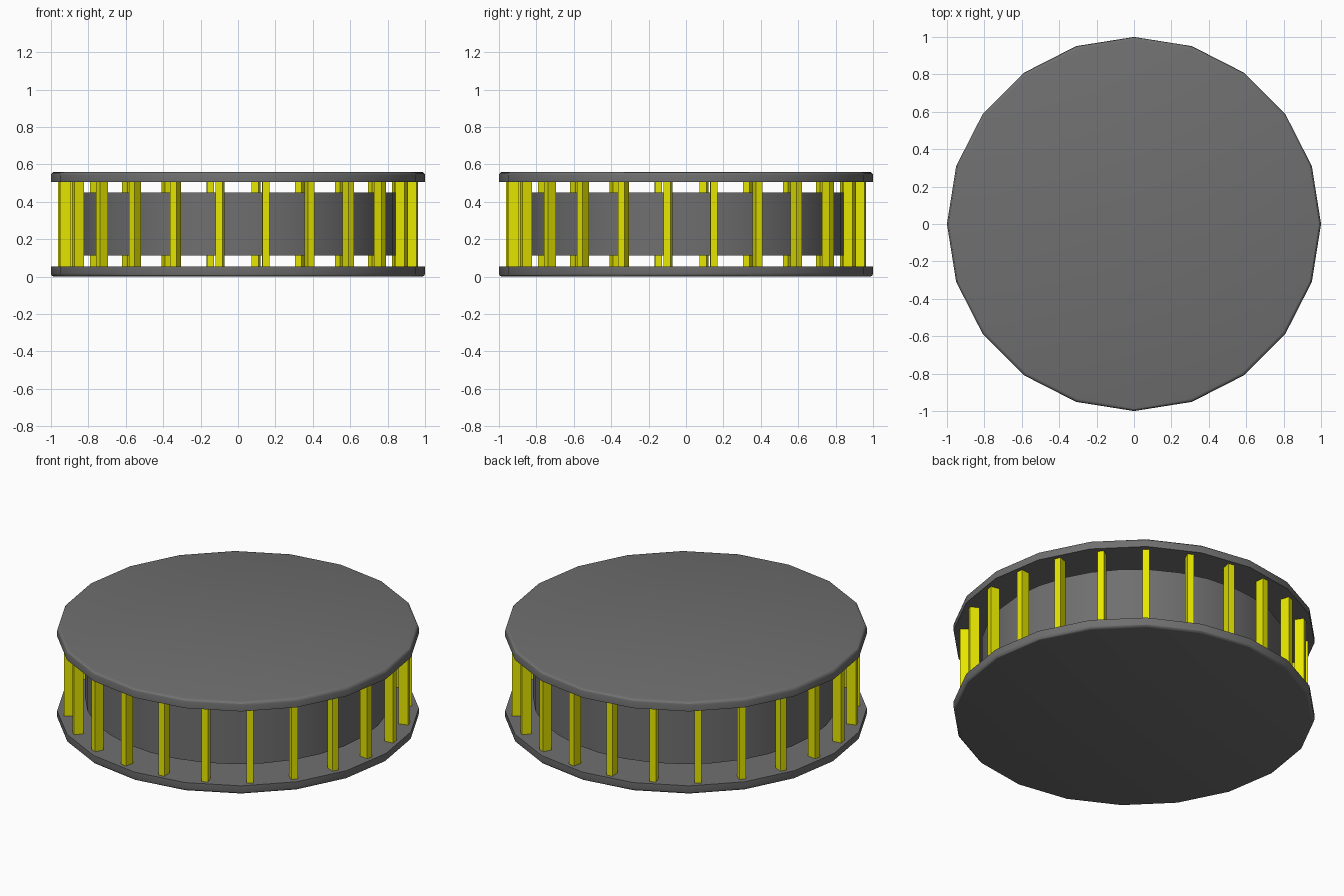
import bpy
from math import radians
from mathutils import Matrix, Vector

if "Cube" in bpy.data.objects:
    bpy.data.objects.remove(bpy.data.objects["Cube"])


def material(name, color):
    mat = bpy.data.materials.new(name)
    mat.diffuse_color = color
    mat.use_nodes = True
    mat.node_tree.nodes["Principled BSDF"].inputs["Base Color"].default_value = mat.diffuse_color
    return mat


yellow = material("yellow", (0.8, 0.8, 0.0, 1))
dark = material("dark_grey", (0.16, 0.16, 0.16, 1))


def cylinder(name, radius, z0, z1, sides=20):
    bpy.ops.mesh.primitive_cylinder_add(vertices=sides, radius=radius, depth=z1 - z0,
                                        location=(0, 0, (z0 + z1) / 2))
    ob = bpy.context.object
    ob.name = name
    ob.data.materials.append(dark)
    return ob


def smooth(ob):
    bpy.ops.object.select_all(action='DESELECT')
    ob.select_set(True)
    bpy.context.view_layer.objects.active = ob
    bpy.ops.object.shade_smooth_by_angle(angle=radians(30))


def plate(name, z0, z1, rim_z):
    # Disc whose outer rim is rounded on one side only
    ob = cylinder(name, 1.0, z0, z1)
    me = ob.data
    weight = me.attributes.new("bevel_weight_edge", 'FLOAT', 'EDGE')
    for e in me.edges:
        zs = [me.vertices[v].co.z for v in e.vertices]
        if all(z * rim_z > 0 for z in zs):
            weight.data[e.index].value = 1.0
    mod = ob.modifiers.new("rim", 'BEVEL')
    mod.limit_method = 'WEIGHT'
    mod.width = 0.018
    mod.segments = 3
    bpy.ops.object.modifier_apply(modifier="rim")
    smooth(ob)


# End plates and the inner drum
plate("bottom_plate", 0.0, 0.053, -1)
plate("top_plate", 0.507, 0.56, 1)
smooth(cylinder("inner_drum", 0.845, 0.113, 0.45, 32))

# Ring of posts: one off-axis bar turned around the centre
for i in range(24):
    bpy.ops.mesh.primitive_cube_add(size=1)
    post = bpy.context.object
    post.name = f"post_{i + 1}"
    post.matrix_world = (Matrix.Rotation(radians(15 * i), 4, 'Z')
                         @ Matrix.Translation((0.148, -0.925, 0.28))
                         @ Matrix.Rotation(radians(4), 4, 'Z')
                         @ Matrix.Diagonal(Vector((0.038, 0.054, 0.458, 1))))
    post.data.materials.append(yellow)
